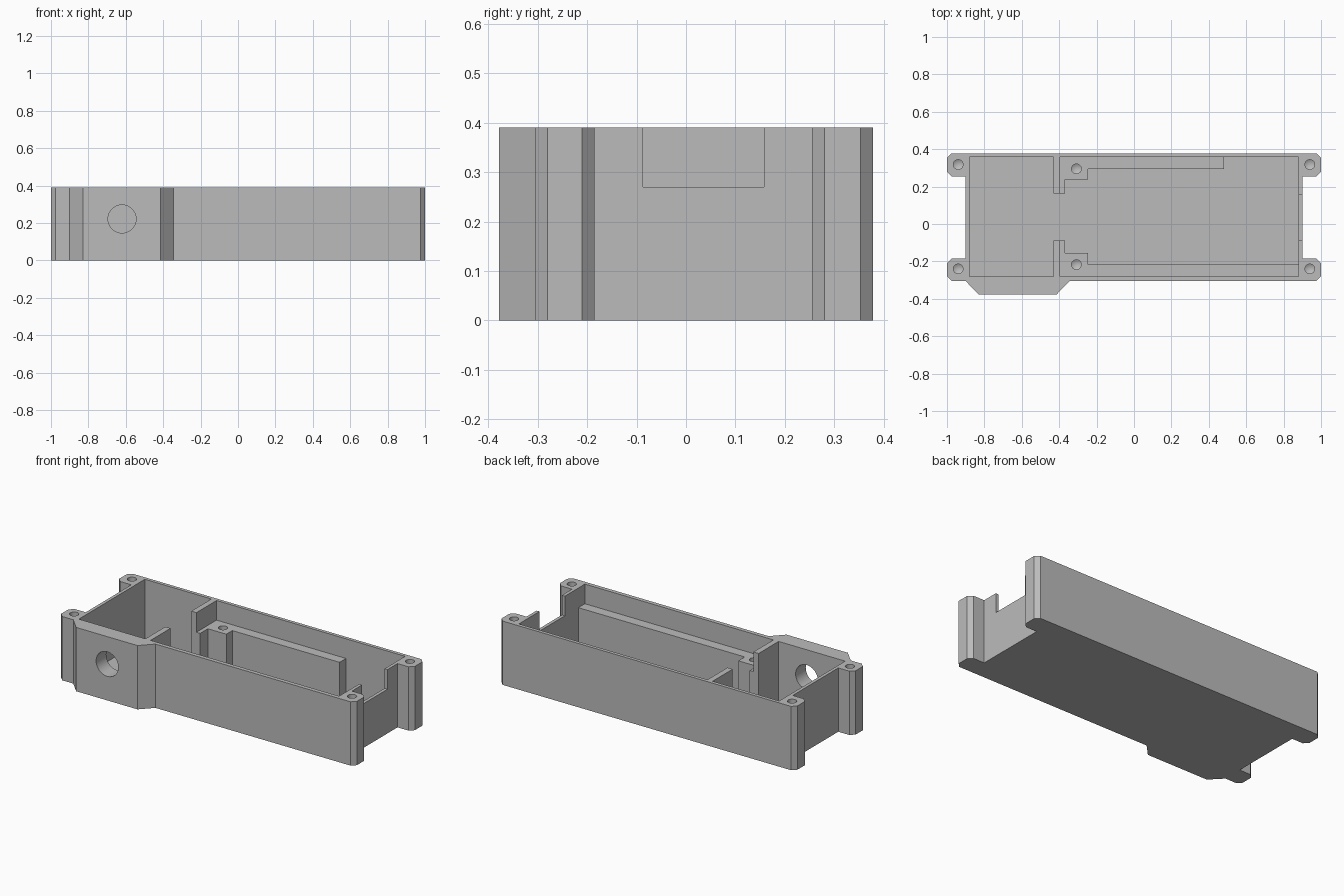
import bpy, bmesh
from math import radians
from mathutils import Matrix

old = bpy.data.objects.get("Cube")
if old:
    bpy.data.objects.remove(old, do_unlink=True)

TOP, LEDGE, FLOOR = 0.39, 0.27, 0.025
OVER = TOP + 0.1

grey = bpy.data.materials.new("plain grey")
grey.use_nodes = True
colour = (0.5, 0.5, 0.5, 1)
grey.diffuse_color = colour
grey.node_tree.nodes["Principled BSDF"].inputs["Base Color"].default_value = colour


def finish(bm, name):
    bmesh.ops.recalc_face_normals(bm, faces=bm.faces)
    mesh = bpy.data.meshes.new(name)
    bm.to_mesh(mesh)
    bm.free()
    mesh.materials.append(grey)
    obj = bpy.data.objects.new(name, mesh)
    bpy.context.collection.objects.link(obj)
    return obj


def prism(name, outline, z0, z1):
    bm = bmesh.new()
    face = bm.faces.new([bm.verts.new((x, y, z0)) for x, y in outline])
    new = bmesh.ops.extrude_face_region(bm, geom=[face])["geom"]
    verts = [v for v in new if isinstance(v, bmesh.types.BMVert)]
    bmesh.ops.translate(bm, verts=verts, vec=(0, 0, z1 - z0))
    return finish(bm, name)


def drill(name, x, y, top, radius=0.026, depth=0.2):
    """Blind screw hole with a conical tip."""
    bm = bmesh.new()
    bmesh.ops.create_cone(bm, cap_ends=True, segments=24, radius1=radius, radius2=radius,
                          depth=depth + 0.05, matrix=Matrix.Translation((x, y, top + 0.025 - depth / 2)))
    bottom = min(bm.faces, key=lambda f: f.calc_center_median().z)
    tip = bmesh.ops.poke(bm, faces=[bottom])["verts"]
    bmesh.ops.translate(bm, verts=tip, vec=(0, 0, -radius * 0.6))
    return finish(bm, name)


def cut(target, cutter):
    cutter.hide_render = True
    mod = target.modifiers.new("cut", "BOOLEAN")
    mod.operation, mod.solver, mod.object = "DIFFERENCE", "EXACT", cutter
    bpy.context.view_layer.objects.active = target
    bpy.ops.object.modifier_apply(modifier=mod.name)
    bpy.data.objects.remove(cutter, do_unlink=True)


# Outer shell with chamfered corner ears and the front bulge
def ear(side, y0, y1):
    c = 0.025
    pts = [(0.9, y0), (1 - c, y0), (1, y0 + c), (1, y1 - c), (1 - c, y1), (0.9, y1)]
    return [(side * x, y) for x, y in pts][::side]


FRONT, BACK = -0.305, 0.378
bulge = [(-0.83, -0.378), (-0.415, -0.378), (-0.345, FRONT)]
outline = bulge + ear(1, FRONT, -0.185)[1:] + ear(1, 0.255, BACK)[:-1]
outline += ear(-1, 0.255, BACK)[1:] + ear(-1, FRONT, -0.185)
box = prism("enclosure_box", outline, 0, TOP)

# Cavity above the ledges, split by two full-height partition stubs
X, Y0, Y1 = 0.88, -0.28, 0.357
P0, P1 = -0.43, -0.395
G0, G1 = -0.087, 0.163
upper = [(-X, Y0), (P0, Y0), (P0, G0), (P1, G0), (P1, Y0), (X, Y0),
         (X, Y1), (P1, Y1), (P1, G1), (P0, G1), (P0, Y1), (-X, Y1)]
cut(box, prism("upper_cavity", upper, LEDGE, OVER))

# Cavity between the ledges and screw posts
S, E = -0.37, -0.245
lower = [(-X, Y0), (P0, Y0), (P0, G0), (S, G0), (S, -0.155), (E, -0.155), (E, -0.217), (X, -0.217),
         (X, Y1), (0.48, Y1), (0.48, 0.295), (E, 0.295), (E, 0.237), (S, 0.237), (S, G1),
         (P0, G1), (P0, Y1), (-X, Y1)]
cut(box, prism("lower_cavity", lower, FLOOR, LEDGE + 0.02))

# Notch in the end wall
notch = [(0.85, G0), (0.95, G0), (0.95, 0.158), (0.85, 0.158)]
cut(box, prism("end_notch", notch, LEDGE, OVER))

# Round opening through the front bulge
bm = bmesh.new()
place = Matrix.Translation((-0.62, -0.33, 0.222)) @ Matrix.Rotation(radians(90), 4, "X")
bmesh.ops.create_cone(bm, cap_ends=True, segments=48, radius1=0.075, radius2=0.075,
                      depth=0.2, matrix=place)
cut(box, finish(bm, "front_opening"))

# Screw holes in the ears and the inner posts
for y in (-0.24, 0.318):
    for x in (-0.94, 0.94):
        cut(box, drill("ear_hole", x, y, TOP))
for y in (-0.217, 0.295):
    cut(box, drill("post_hole", -0.308, y, LEDGE))

bpy.ops.object.select_all(action="DESELECT")
box.select_set(True)
bpy.context.view_layer.objects.active = box
bpy.ops.object.shade_smooth_by_angle(angle=radians(25))
